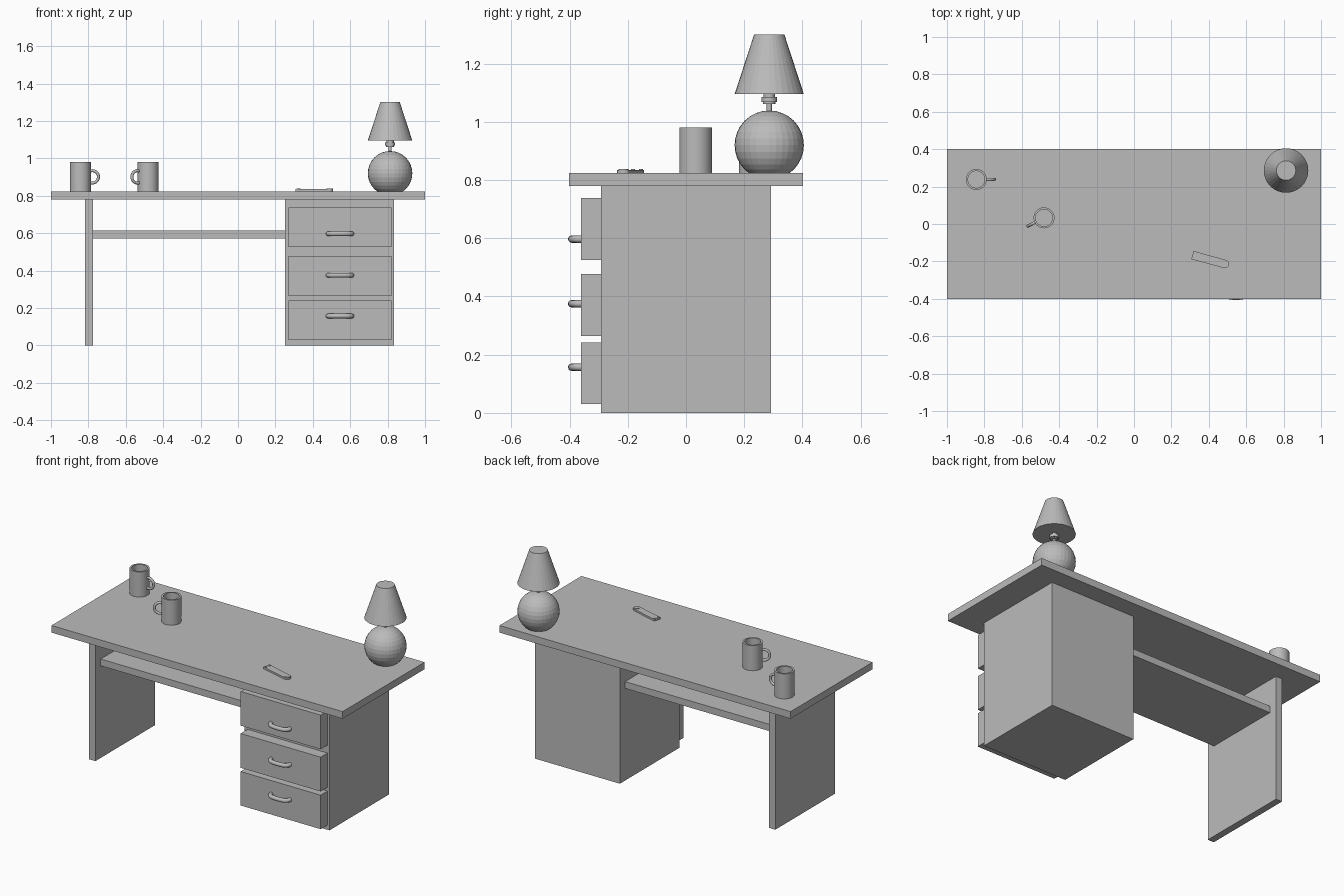
import bpy, bmesh, math
from mathutils import Matrix, Vector

if "Cube" in bpy.data.objects:
    bpy.data.objects.remove(bpy.data.objects["Cube"])

grey = bpy.data.materials.new("plain_grey")
grey.diffuse_color = (0.5, 0.5, 0.5, 1)
grey.use_nodes = True
grey.node_tree.nodes["Principled BSDF"].inputs["Base Color"].default_value = grey.diffuse_color


def add(name, bm, matrix=Matrix(), smooth=False):
    """Turn a bmesh into a named object in the scene."""
    bmesh.ops.recalc_face_normals(bm, faces=bm.faces)
    for f in bm.faces:
        f.smooth = smooth
    me = bpy.data.meshes.new(name)
    bm.to_mesh(me)
    bm.free()
    me.materials.append(grey)
    ob = bpy.data.objects.new(name, me)
    ob.matrix_world = matrix
    bpy.context.collection.objects.link(ob)
    if smooth:
        bpy.ops.object.select_all(action='DESELECT')
        ob.select_set(True)
        bpy.context.view_layer.objects.active = ob
        bpy.ops.object.shade_smooth_by_angle(angle=math.radians(35))
    return ob


def box(name, x, y, z):
    bm = bmesh.new()
    bmesh.ops.create_cube(bm, size=1)
    for v in bm.verts:
        v.co = [(r[0] + r[1]) / 2 + c * (r[1] - r[0]) for r, c in zip((x, y, z), v.co)]
    return add(name, bm)


def lathe(name, profile, matrix, n=32, smooth=False):
    """Spin (radius, z) points around z; radius 0 closes an end."""
    bm = bmesh.new()
    vs = [bm.verts.new((r, 0, z)) for r, z in profile]
    es = [bm.edges.new(p) for p in zip(vs, vs[1:])]
    bmesh.ops.spin(bm, geom=vs + es, cent=(0, 0, 0), axis=(0, 0, 1),
                   angle=math.tau, steps=n)
    bmesh.ops.remove_doubles(bm, verts=bm.verts, dist=1e-5)
    return add(name, bm, matrix, smooth)


def tube(name, path, radius, side, matrix, n=12):
    """Sweep a circle along a planar path; side is the plane's normal."""
    bm = bmesh.new()
    side = Vector(side)
    pts = [Vector(p) for p in path]
    rings = []
    for i, p in enumerate(pts):
        t = (pts[min(i + 1, len(pts) - 1)] - pts[max(i - 1, 0)]).normalized()
        u = t.cross(side)
        rings.append([bm.verts.new(p + radius * (math.cos(a) * u + math.sin(a) * side))
                      for a in (math.tau * k / n for k in range(n))])
    for a, b in zip(rings, rings[1:]):
        for k in range(n):
            bm.faces.new((a[k], a[(k + 1) % n], b[(k + 1) % n], b[k]))
    bm.faces.new(rings[0])
    bm.faces.new(rings[-1])
    return add(name, bm, matrix, True)


# Desk body
box("desk_top", (-1, 1), (-0.402, 0.402), (0.78, 0.824))
box("side_panel", (-0.818, -0.775), (-0.292, 0.292), (0, 0.78))
box("shelf", (-0.775, 0.25), (-0.24, 0.24), (0.572, 0.614))
box("cabinet", (0.25, 0.833), (-0.292, 0.292), (0, 0.78))

# Drawers with bowed handles
bow = []
for i in range(17):
    a = math.pi * i / 16
    c, s = math.cos(a), math.sin(a)
    bow.append((0.064 * math.copysign(abs(c) ** 0.75, c), -0.034 * s ** 0.75, 0))
for name, z0, z1, hz in (("top", 0.526, 0.738, 0.597), ("middle", 0.264, 0.477, 0.375),
                         ("bottom", 0.03, 0.241, 0.157)):
    box(name + "_drawer", (0.27, 0.82), (-0.36, -0.292), (z0, z1))
    tube(name + "_drawer_handle", bow, 0.0125, (0, 0, 1),
         Matrix.Translation((0.545, -0.359, hz)))

# Mugs with ring handles
ring = [(0.064 + 0.033 * math.cos(a), 0, 0.077 + 0.033 * math.sin(a))
        for a in (math.radians(-112 + 14 * k) for k in range(17))]
for name, x, y, turn in (("left_mug", -0.843, 0.238, 0), ("right_mug", -0.481, 0.033, 207)):
    m = Matrix.Translation((x, y, 0.824)) @ Matrix.Rotation(math.radians(turn), 4, 'Z')
    lathe(name, [(0, 0), (0.056, 0), (0.056, 0.156), (0.045, 0.156),
                 (0.045, 0.012), (0, 0.012)], m, smooth=True)
    tube(name + "_handle", ring, 0.008, (0, 1, 0), m)

# Lamp
lamp = Matrix.Translation((0.813, 0.286, 0))
bm = bmesh.new()
bmesh.ops.create_uvsphere(bm, u_segments=32, v_segments=16, radius=0.119)
add("lamp_base", bm, lamp @ Matrix.Translation((0, 0, 0.92)))
lathe("lamp_neck", [(0, 1.02), (0.009, 1.02), (0.009, 1.062), (0.021, 1.062),
                    (0.021, 1.068), (0.027, 1.068), (0.027, 1.086), (0.02, 1.086),
                    (0.02, 1.097), (0, 1.097)], lamp, smooth=True)
lathe("lamp_shade", [(0, 1.095), (0.119, 1.095), (0.052, 1.3), (0, 1.3)], lamp)

# Small flat desk tool: plate with one round end, button and two pins
tool = Matrix.Translation((0.41, -0.193, 0.824)) @ Matrix.Rotation(math.radians(-15.5), 4, 'Z')
bm = bmesh.new()
outline = [(-0.101, 0.023), (-0.101, -0.023)]
outline += [(0.08 + 0.022 * math.cos(a), 0.022 * math.sin(a))
            for a in (math.radians(-90 + 15 * k) for k in range(13))]
face = bm.faces.new([bm.verts.new((x, y, 0)) for x, y in outline])
ext = bmesh.ops.extrude_face_region(bm, geom=[face])
for v in ext["geom"]:
    if isinstance(v, bmesh.types.BMVert):
        v.co.z = 0.011
add("desk_tool_body", bm, tool)
for name, x, y, r in (("button", 0.083, 0, 0.017), ("pin_a", -0.091, 0.014, 0.007),
                      ("pin_b", -0.091, -0.014, 0.007)):
    lathe("desk_tool_" + name, [(0, 0.005), (r, 0.005), (r, 0.0145), (0, 0.0145)],
          tool @ Matrix.Translation((x, y, 0)), n=16, smooth=True)
